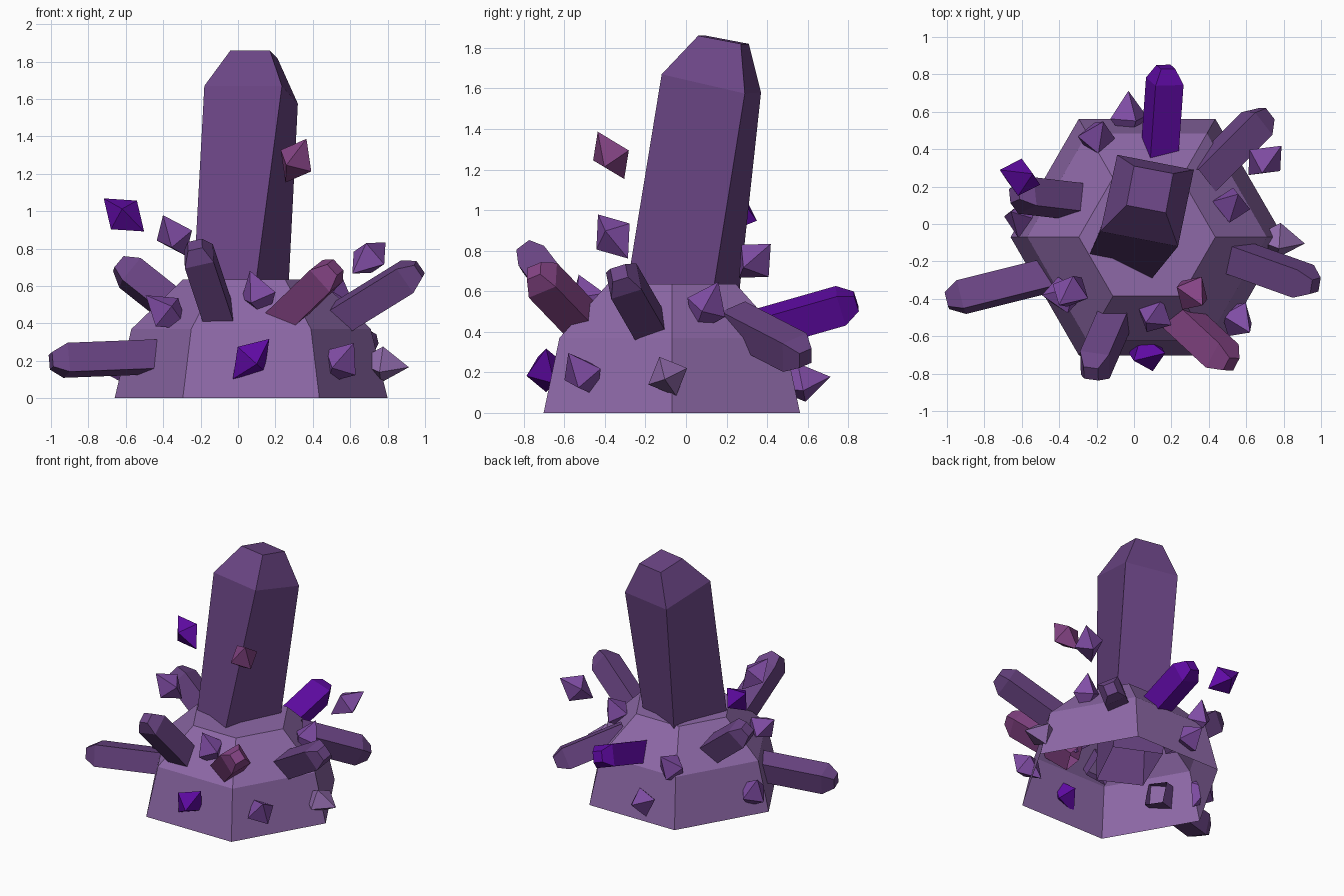
import bpy, bmesh, math
from mathutils import Vector, Matrix

if "Cube" in bpy.data.objects:
    bpy.data.objects.remove(bpy.data.objects["Cube"])


def material(name, rgb):
    m = bpy.data.materials.new(name)
    m.diffuse_color = (*rgb, 1)
    m.use_nodes = True
    m.node_tree.nodes["Principled BSDF"].inputs["Base Color"].default_value = m.diffuse_color
    return m


ROCK = material("pale mauve rock", (0.27, 0.14, 0.39))
DARK = material("dark purple", (0.147, 0.06, 0.235))
MID = material("medium purple", (0.22, 0.075, 0.38))
VIVID = material("vivid violet", (0.115, 0.003, 0.37))
PINK = material("plum pink", (0.235, 0.058, 0.235))


def finish(bm, name, mat):
    bmesh.ops.recalc_face_normals(bm, faces=bm.faces)
    me = bpy.data.meshes.new(name)
    bm.to_mesh(me)
    bm.free()
    me.materials.append(mat)
    ob = bpy.data.objects.new(name, me)
    bpy.context.collection.objects.link(ob)
    return ob


def loft(name, rings, mat):
    """Flat-faced shell through the rings, capped on top, open below."""
    bm = bmesh.new()
    loops = [[bm.verts.new(p) for p in ring] for ring in rings]
    n = len(loops[0])
    for a, b in zip(loops, loops[1:]):
        for i in range(n):
            j = (i + 1) % n
            bm.faces.new((a[i], a[j], b[j], b[i]))
    bm.faces.new(loops[-1])
    return finish(bm, name, mat)


def ring(n, r, z, turn=0.0):
    return [Vector((r * math.cos(turn + i * math.tau / n),
                    r * math.sin(turn + i * math.tau / n), z)) for i in range(n)]


# Hollow six-sided rock base
centre = Vector((0.07, -0.07, 0))
loft("rock_base", [[p + centre for p in ring(6, r, z)]
                   for r, z in ((0.73, 0), (0.64, 0.37), (0.365, 0.635))], ROCK)

# Tall leaning main crystal
loft("main_crystal", [
    [(-0.26, -0.21, 0.2), (0.04, -0.36, 0.2), (0.25, 0.07, 0.2), (-0.08, 0.22, 0.2)],
    [(-0.18, -0.04, 1.67), (0.235, -0.12, 1.67), (0.32, 0.29, 1.575), (-0.09, 0.37, 1.58)],
    [(-0.04, 0.10, 1.86), (0.17, 0.06, 1.86), (0.21, 0.27, 1.82), (0.0, 0.31, 1.82)]], DARK)


# Small four-sided crystals growing out of the base
def crystal(name, root, tip, inset, roll, mat):
    root, tip = Vector(root), Vector(tip)
    d = (tip - root).normalized()
    start = root - d * inset
    length = (tip - start).length
    m = Matrix.Translation(start) @ d.to_track_quat('Z', 'Y').to_matrix().to_4x4()
    t = math.radians(45 + roll)
    rings = [ring(4, 0.112, 0, t), ring(4, 0.112, length - 0.08, t), ring(4, 0.056, length, t)]
    loft(name, [[m @ p for p in rg] for rg in rings], mat)


for name, root, tip, inset, roll, mat in (
        ("left_crystal", (-0.48, -0.28, 0.22), (-1.0, -0.41, 0.20), 0.06, 12, DARK),
        ("front_left_crystal", (-0.1, -0.5, 0.43), (-0.23, -0.80, 0.82), 0.1, 20, DARK),
        ("front_right_crystal", (0.25, -0.5, 0.44), (0.52, -0.75, 0.70), 0.12, 25, PINK),
        ("right_crystal", (0.55, -0.18, 0.43), (0.97, -0.33, 0.69), 0.1, 20, DARK),
        ("back_right_crystal", (0.42, 0.3, 0.42), (0.71, 0.59, 0.27), 0.1, 20, DARK),
        ("back_crystal", (0.14, 0.42, 0.43), (0.17, 0.84, 0.55), 0.1, 20, VIVID),
        ("back_left_crystal", (-0.3, 0.12, 0.45), (-0.64, 0.16, 0.72), 0.08, 20, DARK)):
    crystal(name, root, tip, inset, roll, mat)


# Octahedral shards, floating or stuck to the rock: centre, long axis, colour
def shard(name, pos, axis, mat, long=0.145, wide=0.105):
    bm = bmesh.new()
    belt = [bm.verts.new(p) for p in ring(4, wide, 0, 0.4)]
    for z in (long, -long):
        apex = bm.verts.new((0, 0, z))
        for i in range(4):
            bm.faces.new((belt[i], belt[(i + 1) % 4], apex))
    rot = Vector(axis).to_track_quat('Z', 'Y').to_matrix().to_4x4()
    bm.transform(Matrix.Translation(pos) @ rot)
    finish(bm, name, mat)


for i, (pos, axis, mat) in enumerate((
        ((-0.61, 0.25, 0.98), (-0.22, 0.08, 0.18), VIVID),
        ((-0.34, -0.36, 0.87), (-0.14, -0.17, 0.25), MID),
        ((-0.38, -0.38, 0.46), (-0.15, 0.0, 0.12), MID),
        ((0.31, -0.37, 1.27), (0.12, -0.14, 0.25), PINK),
        ((0.70, 0.34, 0.75), (0.17, 0.15, 0.16), MID),
        ((0.11, -0.49, 0.55), (-0.06, -0.05, 0.17), MID),
        ((0.07, -0.69, 0.21), (0.2, 0.0, 0.22), VIVID),
        ((0.55, -0.51, 0.19), (0.1, -0.1, 0.15), MID),
        ((0.77, -0.09, 0.18), (0.2, -0.02, -0.02), ROCK),
        ((0.52, 0.10, 0.52), (0.05, 0.08, 0.17), MID),
        ((-0.20, 0.46, 0.42), (0.05, 0.12, 0.15), MID),
        ((-0.03, 0.57, 0.15), (0.0, 0.2, 0.04), MID),
        ((-0.60, 0.03, 0.17), (-0.08, 0.05, 0.18), MID))):
    shard(f"shard_{i + 1}", pos, axis, mat)
